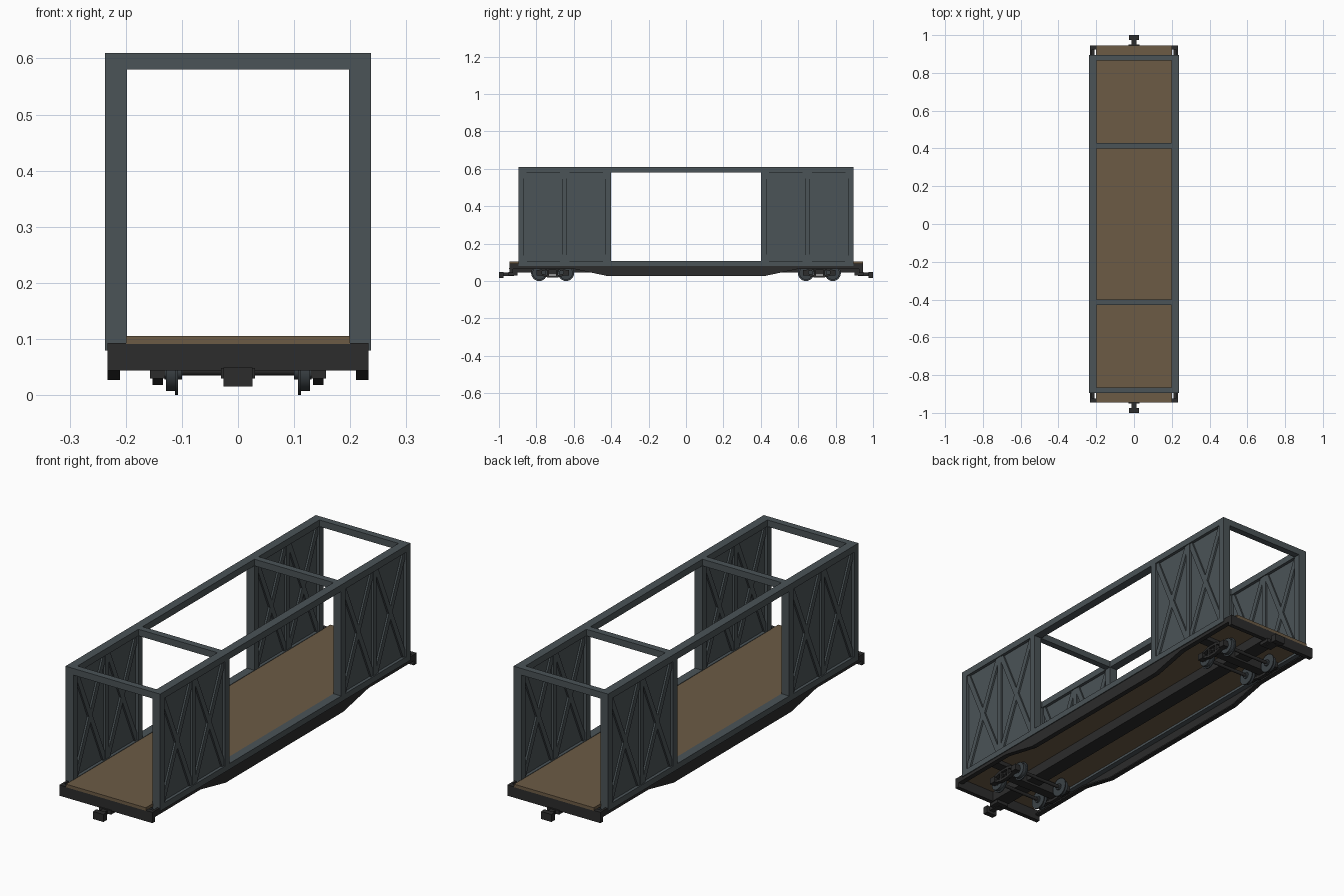
import bpy, bmesh, math
from mathutils import Matrix, Vector

if "Cube" in bpy.data.objects:
    bpy.data.objects.remove(bpy.data.objects["Cube"])


def material(name, rgb):
    m = bpy.data.materials.new(name)
    m.use_nodes = True
    m.diffuse_color = (*rgb, 1)
    m.node_tree.nodes["Principled BSDF"].inputs["Base Color"].default_value = (*rgb, 1)
    return m


STEEL = material("blue grey steel", (0.07, 0.087, 0.095))
WOOD = material("brown deck", (0.15, 0.105, 0.06))
BLACK = material("black underframe", (0.025, 0.025, 0.025))
WHEEL = material("wheel steel", (0.045, 0.055, 0.062))
SIDES = (-1, 1)


def box(bm, x, y, z):
    """Box from three (low, high) ranges."""
    size = [abs(r[1] - r[0]) for r in (x, y, z)]
    mid = [(r[0] + r[1]) / 2 for r in (x, y, z)]
    bmesh.ops.create_cube(bm, size=1, matrix=Matrix.Translation(mid) @ Matrix.Diagonal((*size, 1)))


def strut(bm, x, a, b, width):
    """Bar across the x range, running between two (y, z) points."""
    d = Vector(b) - Vector(a)
    mid = (Vector(a) + Vector(b)) / 2
    mat = (Matrix.Translation((sum(x) / 2, mid.x, mid.y))
           @ Matrix.Rotation(math.atan2(d.y, d.x), 4, 'X')
           @ Matrix.Diagonal((abs(x[1] - x[0]), d.length, width, 1)))
    bmesh.ops.create_cube(bm, size=1, matrix=mat)


def prism(bm, x, points):
    """Outline of (y, z) points, extruded across the x range."""
    face = bm.faces.new([bm.verts.new((x[0], y, z)) for y, z in points])
    new = bmesh.ops.extrude_face_region(bm, geom=[face])["geom"]
    verts = [v for v in new if isinstance(v, bmesh.types.BMVert)]
    bmesh.ops.translate(bm, verts=verts, vec=(x[1] - x[0], 0, 0))


def disc(bm, x, y, z, r, r2=None, n=24):
    """Cylinder or cone lying along x."""
    mat = Matrix.Translation(((x[0] + x[1]) / 2, y, z)) @ Matrix.Rotation(math.pi / 2, 4, 'Y')
    bmesh.ops.create_cone(bm, cap_ends=True, segments=n, radius1=r, radius2=r2 or r,
                          depth=x[1] - x[0], matrix=mat)


def finish(name, bm, mat, smooth=False):
    bmesh.ops.recalc_face_normals(bm, faces=bm.faces)
    mesh = bpy.data.meshes.new(name)
    bm.to_mesh(mesh)
    bm.free()
    mesh.materials.append(mat)
    ob = bpy.data.objects.new(name, mesh)
    bpy.context.collection.objects.link(ob)
    if smooth:
        bpy.ops.object.select_all(action='DESELECT')
        ob.select_set(True)
        bpy.context.view_layer.objects.active = ob
        bpy.ops.object.shade_smooth_by_angle(angle=math.radians(35))


def span(a, b, s):
    return tuple(sorted((a * s, b * s)))


# Deck
bm = bmesh.new()
box(bm, (-0.2, 0.2), (-0.945, 0.945), (0.091, 0.105))
finish("deck", bm, WOOD)

# Side rails and roof cross beams
IN, OUT, END, DOOR, TOP, BAR = 0.198, 0.237, 0.895, 0.4, 0.61, 0.03
bm = bmesh.new()
for s in SIDES:
    for z in ((0.08, 0.107), (TOP - BAR, TOP)):
        box(bm, span(IN, OUT, s), (-END, END), z)
finish("side_rails", bm, STEEL)

bm = bmesh.new()
for s in SIDES:
    for y in (DOOR, END - BAR):
        box(bm, (-IN, IN), span(y, y + BAR, s), (TOP - BAR, TOP))
finish("roof_cross_beams", bm, STEEL)

# Posts, panels and diagonal braces of the four wall sections
posts, panels, braces = bmesh.new(), bmesh.new(), bmesh.new()
MID = (DOOR + END) / 2
LOW, HIGH = 0.107, TOP - BAR
for sx in SIDES:
    for sy in SIDES:
        for y in (DOOR, END - BAR):
            box(posts, span(IN, OUT, sx), span(y, y + BAR, sy), (LOW, HIGH))
        box(posts, span(IN + 0.004, OUT - 0.004, sx), span(MID - 0.012, MID + 0.012, sy), (LOW, HIGH))
        box(panels, span(0.212, 0.223, sx), span(DOOR + 0.01, END - 0.01, sy), (0.1, HIGH))
        for a, b in ((DOOR + BAR, MID - 0.012), (MID + 0.012, END - BAR)):
            for p, q in ((a, b), (b, a)):
                strut(braces, span(IN + 0.006, OUT - 0.006, sx), (p * sy, LOW), (q * sy, HIGH), 0.024)
finish("wall_posts", posts, STEEL)
finish("wall_panels", panels, STEEL)
finish("wall_braces", braces, STEEL)

# Deep-bellied side sills with a bottom flange
bm = bmesh.new()
belly = [(0.945, 0.065), (0.6, 0.065), (0.42, 0.027)]
for s in SIDES:
    bottom = belly + [(-y, z) for y, z in reversed(belly)]
    prism(bm, span(0.223, 0.233, s), bottom + [(-0.945, 0.093), (0.945, 0.093)])
    for (y1, z1), (y2, z2) in zip(bottom, bottom[1:]):
        strut(bm, span(0.21, 0.233, s), (y1, z1 + 0.003), (y2, z2 + 0.003), 0.006)
finish("side_sills", bm, BLACK)

# End beams, body bolsters and centre sill
bm = bmesh.new()
box(bm, (-0.035, 0.035), (-0.93, 0.93), (0.045, 0.092))
for s in SIDES:
    box(bm, (-0.233, 0.233), span(0.925, 0.945, s), (0.044, 0.093))
    box(bm, (-0.225, 0.225), span(0.69, 0.735, s), (0.072, 0.092))
finish("underframe", bm, BLACK)

# Couplers
bm = bmesh.new()
for s in SIDES:
    box(bm, (-0.012, 0.012), span(0.92, 0.985, s), (0.027, 0.045))
    box(bm, (-0.026, 0.026), span(0.975, 1.0, s), (0.015, 0.049))
    box(bm, (-0.03, 0.03), span(0.9, 0.95, s), (0.03, 0.048))
finish("couplers", bm, BLACK)

# Trucks
frames, wheels, axles = bmesh.new(), bmesh.new(), bmesh.new()
BASE, R = 0.072, 0.043
for s in SIDES:
    c = 0.713 * s
    box(frames, (-0.14, 0.14), (c - 0.022, c + 0.022), (0.035, 0.072))
    for sx in SIDES:
        x = span(0.134, 0.152, sx)
        # Side frame as an arch with a lower tie
        for t in SIDES:
            ya, yb = c + t * 0.024, c + t * BASE
            strut(frames, x, (ya, 0.068), (yb, 0.054), 0.011)
            strut(frames, x, (ya, 0.024), (yb, 0.038), 0.011)
            strut(frames, x, (ya, 0.02), (ya, 0.072), 0.01)
            box(frames, span(0.13, 0.157, sx), (yb - 0.015, yb + 0.015), (0.03, 0.058))
        box(frames, x, (c - 0.026, c + 0.026), (0.062, 0.074))
        box(frames, x, (c - 0.026, c + 0.026), (0.018, 0.03))
        for i in SIDES:
            disc(frames, span(0.138, 0.148, sx), c + i * 0.01, 0.046, 0.006, n=10)
    for t in SIDES:
        y = c + t * BASE
        disc(axles, (-0.145, 0.145), y, R, 0.008, n=16)
        for sx in SIDES:
            disc(wheels, span(0.107, 0.112, sx), y, R, R)
            disc(wheels, span(0.112, 0.128, sx), y, R, 0.036)
            disc(wheels, span(0.1, 0.131, sx), y, R, 0.015)
finish("truck_frames", frames, BLACK)
finish("wheels", wheels, WHEEL, True)
finish("axles", axles, BLACK, True)
